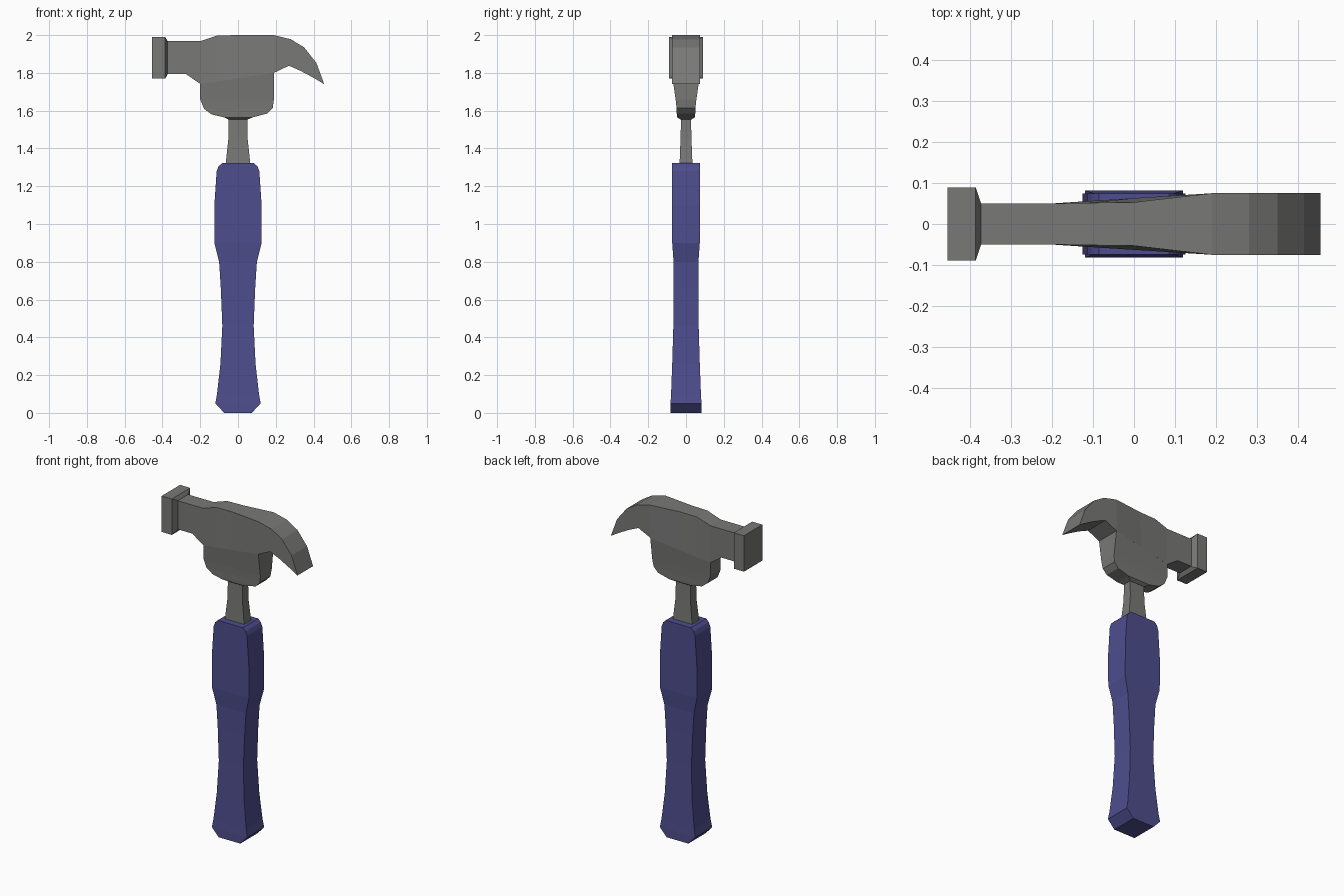
import bpy, bmesh


def material(name, rgb):
    m = bpy.data.materials.new(name)
    m.diffuse_color = (*rgb, 1)
    return m


steel = material("grey_steel", (0.19, 0.19, 0.185))
grip_blue = material("blue_grip", (0.075, 0.075, 0.27))


def loft(name, rings, mat):
    """Join a row of four-cornered rings into a closed flat-shaded solid."""
    bm = bmesh.new()
    loops = [[bm.verts.new(p) for p in ring] for ring in rings]
    for a, b in zip(loops, loops[1:]):
        for i in range(4):
            j = (i + 1) % 4
            bm.faces.new((a[i], a[j], b[j], b[i]))
    bm.faces.new(loops[0][::-1])
    bm.faces.new(loops[-1])
    bmesh.ops.recalc_face_normals(bm, faces=bm.faces)
    mesh = bpy.data.meshes.new(name)
    bm.to_mesh(mesh)
    bm.free()
    mesh.materials.append(mat)
    ob = bpy.data.objects.new(name, mesh)
    bpy.context.collection.objects.link(ob)
    return ob


def level(z, hx, hy):
    """Horizontal rectangle."""
    return [(-hx, -hy, z), (hx, -hy, z), (hx, hy, z), (-hx, hy, z)]


def station(x, top, bottom, y_top, y_bottom=None, x_bottom=None):
    """Cross-section of the head, from the top edge to the bottom edge."""
    yb = y_top if y_bottom is None else y_bottom
    xb = x if x_bottom is None else x_bottom
    return [(x, -y_top, top), (x, y_top, top), (xb, yb, bottom), (xb, -yb, bottom)]


def slanted(xl, zl, yl, xr, zr, yr):
    """Ring with its own height and width at the left and right ends."""
    return [(xl, -yl, zl), (xr, -yr, zr), (xr, yr, zr), (xl, yl, zl)]


# Grip: waisted bar with chamfered ends
loft("grip", [level(*r) for r in (
    (0, 0.073, 0.082), (0.05, 0.12, 0.082), (0.10, 0.111, 0.079),
    (0.26, 0.093, 0.073), (0.46, 0.083, 0.067), (0.66, 0.091, 0.066),
    (0.80, 0.10, 0.066), (0.90, 0.125, 0.073), (1.10, 0.125, 0.074),
    (1.28, 0.113, 0.074), (1.305, 0.103, 0.074), (1.322, 0.085, 0.074))], grip_blue)

# Neck between grip and head
loft("neck", [level(*r) for r in (
    (1.30, 0.066, 0.035), (1.322, 0.065, 0.034), (1.45, 0.051, 0.029),
    (1.57, 0.05, 0.026))], steel)

# Upper head running from the poll into the curved claw
loft("head_and_claw", [
    station(-0.375, 1.968, 1.793, 0.05),
    station(-0.20, 1.968, 1.793, 0.05, 0.05, -0.275),
    station(-0.195, 1.97, 1.742, 0.05, 0.05, -0.20),
    station(-0.11, 1.998, 1.754, 0.0515, 0.056),
    station(0.0, 2.0, 1.771, 0.053, 0.063),
    station(0.19, 2.0, 1.80, 0.075),
    station(0.28, 1.978, 1.838, 0.075, 0.075, 0.27),
    station(0.35, 1.935, 1.809, 0.075, 0.075, 0.335),
    station(0.415, 1.853, 1.774, 0.075, 0.075, 0.40),
    station(0.455, 1.745, 1.741, 0.075)], steel)

# Tapered cheek under the head
loft("cheek", [slanted(*r) for r in (
    (-0.20, 1.742, 0.05, 0.19, 1.80, 0.075),
    (-0.20, 1.66, 0.049, 0.19, 1.66, 0.055),
    (-0.18, 1.61, 0.048, 0.184, 1.615, 0.05),
    (-0.14, 1.58, 0.047, 0.155, 1.585, 0.049),
    (-0.075, 1.565, 0.046, 0.08, 1.565, 0.047),
    (-0.05, 1.553, 0.028, 0.05, 1.553, 0.028))], steel)

# Square striking poll with a bevelled back
loft("poll", [station(*r) for r in (
    (-0.455, 1.99, 1.77, 0.089), (-0.386, 1.99, 1.77, 0.089),
    (-0.373, 1.97, 1.79, 0.05))], steel)
